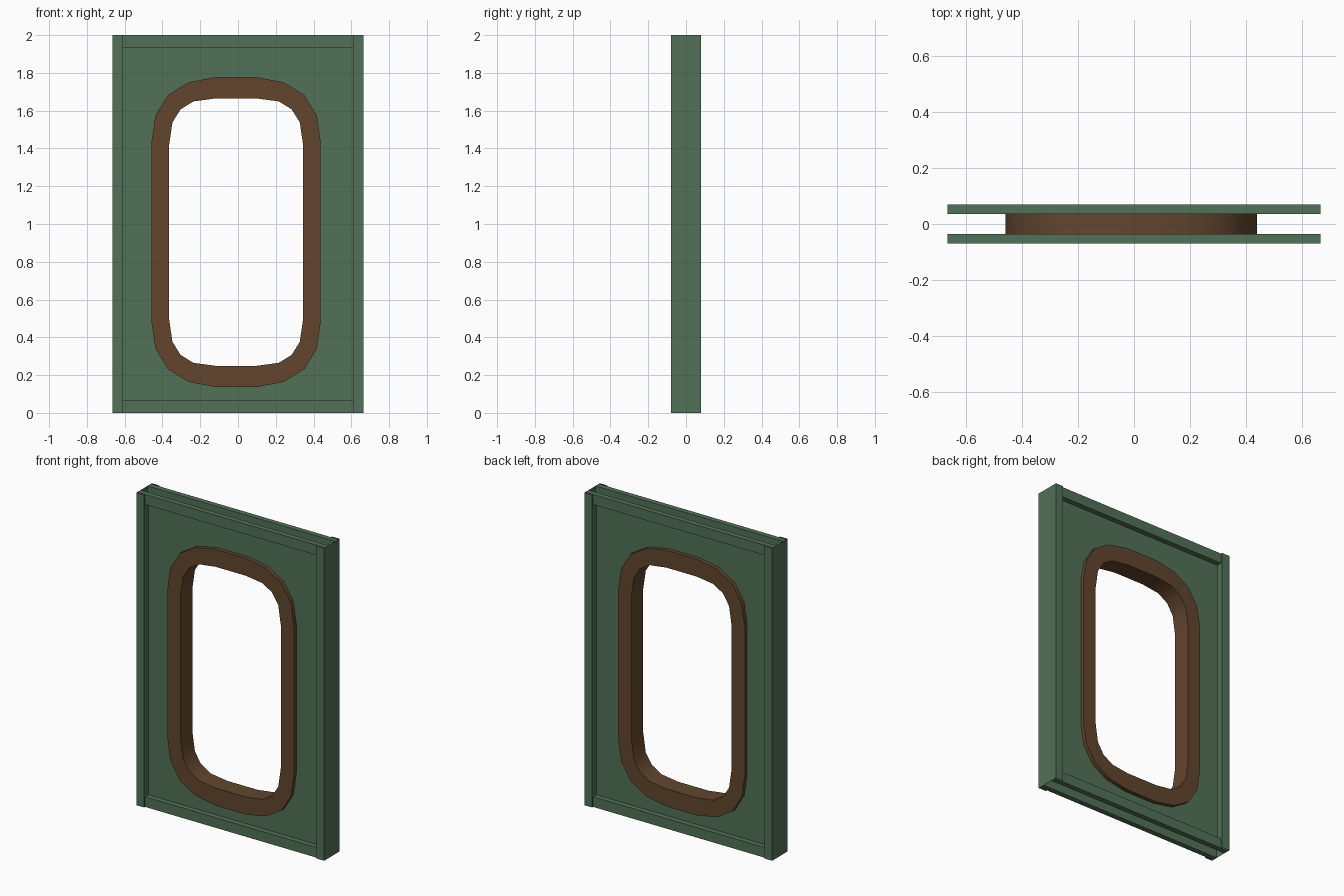
import bpy, bmesh, math
from mathutils import Vector

if "Cube" in bpy.data.objects:
    bpy.data.objects.remove(bpy.data.objects["Cube"])

W, H = 0.665, 2.0          # half width, height
POST_X, POST_Y = 0.61, 0.079
RAIL_Y, SHEET_Y, RING_Y = 0.069, 0.035, 0.06
RAIL_H = 0.065
CX, CZ = -0.01, 0.957      # window centre


def material(name, col):
    m = bpy.data.materials.new(name)
    m.diffuse_color = (*col, 1)
    m.use_nodes = True
    m.node_tree.nodes["Principled BSDF"].inputs["Base Color"].default_value = m.diffuse_color
    return m


green = material("green paint", (0.085, 0.165, 0.095))
brown = material("brown trim", (0.122, 0.060, 0.027))


def finish(name, bm, mat):
    me = bpy.data.meshes.new(name)
    bm.to_mesh(me)
    bm.free()
    ob = bpy.data.objects.new(name, me)
    bpy.context.collection.objects.link(ob)
    me.materials.append(mat)
    return ob


def quarter_to_loop(q):
    """Mirror a quarter outline (top to side) into a full closed loop."""
    tr = list(q)
    br = [(x, -z) for x, z in reversed(q)]
    bl = [(-x, -z) for x, z in q]
    tl = [(-x, z) for x, z in reversed(q)]
    return [(CX + x, CZ + z) for x, z in tr + br + bl + tl]


outer = quarter_to_loop([(0.11, 0.82), (0.252, 0.793), (0.361, 0.726),
                         (0.427, 0.618), (0.448, 0.475)])
inner = quarter_to_loop([(0.107, 0.708), (0.226, 0.692), (0.294, 0.65),
                         (0.337, 0.581), (0.355, 0.459)])

# Window trim: a solid ring through both wall sheets
bm = bmesh.new()
rings = [[bm.verts.new((x, y, z)) for x, z in loop]
         for loop, y in ((outer, -RING_Y), (outer, RING_Y),
                         (inner, RING_Y), (inner, -RING_Y))]
n = len(outer)
for k in range(4):
    a, b = rings[k], rings[(k + 1) % 4]
    for i in range(n):
        j = (i + 1) % n
        bm.faces.new((a[i], a[j], b[j], b[i]))
bmesh.ops.recalc_face_normals(bm, faces=bm.faces)
trim = finish("window_trim", bm, brown)
bpy.context.view_layer.objects.active = trim
trim.select_set(True)
bpy.ops.object.shade_smooth_by_angle(angle=math.radians(40))
trim.select_set(False)

for s, side in ((-1, "front"), (1, "back")):
    # Wall sheet with the window opening
    bm = bmesh.new()
    rect = [(-POST_X, RAIL_H), (POST_X, RAIL_H),
            (POST_X, H - RAIL_H), (-POST_X, H - RAIL_H)]
    edges = []
    for loop in (rect, outer):
        vs = [bm.verts.new((x, s * SHEET_Y, z)) for x, z in loop]
        edges += [bm.edges.new((vs[i], vs[(i + 1) % len(vs)]))
                  for i in range(len(vs))]
    bmesh.ops.triangle_fill(bm, edges=edges, use_beauty=True,
                            normal=Vector((0, s, 0)))
    bm.normal_update()
    for f in bm.faces:
        if f.normal.y * s < 0:
            f.normal_flip()
    finish(side + "_wall_sheet", bm, green)

    # Top and bottom rails
    for z0, level in ((0, "bottom"), (H - RAIL_H, "top")):
        bm = bmesh.new()
        bmesh.ops.create_cube(bm, size=1)
        for v in bm.verts:
            v.co = (v.co.x * 2 * (W - 0.001),
                    s * (SHEET_Y + RAIL_Y) / 2 + v.co.y * (RAIL_Y - SHEET_Y),
                    z0 + (v.co.z + 0.5) * RAIL_H)
        finish(f"{side}_{level}_rail", bm, green)

# Side posts: open-ended folded channels
for s, side in ((-1, "left"), (1, "right")):
    bm = bmesh.new()
    path = [(POST_X, -SHEET_Y), (POST_X, -POST_Y), (W, -POST_Y),
            (W, POST_Y), (POST_X, POST_Y), (POST_X, SHEET_Y)]
    lo = [bm.verts.new((s * x, y, 0)) for x, y in path]
    hi = [bm.verts.new((s * x, y, H)) for x, y in path]
    for i in range(len(path) - 1):
        q = (lo[i], lo[i + 1], hi[i + 1], hi[i])
        bm.faces.new(q if s > 0 else q[::-1])
    finish(side + "_post", bm, green)
